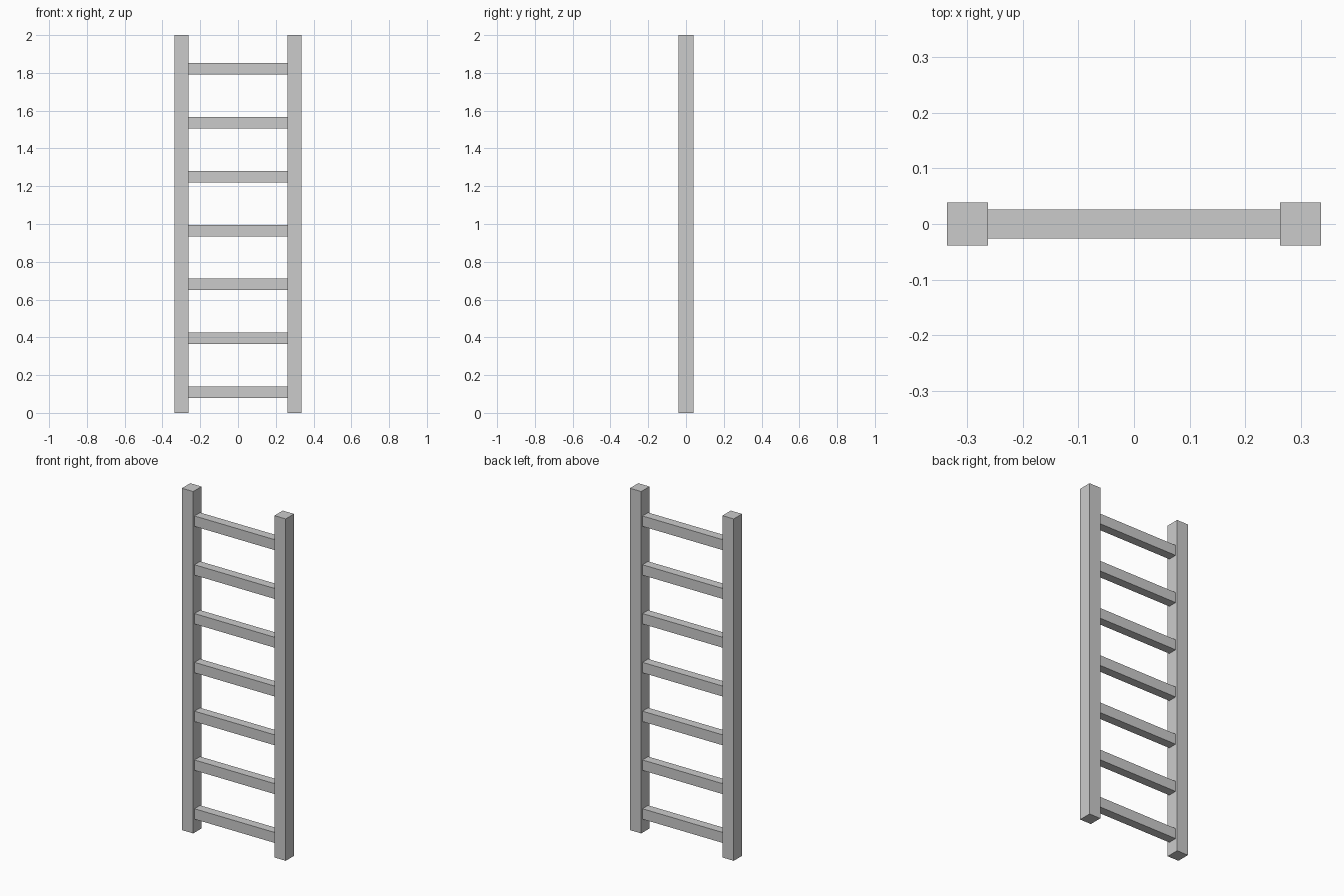
import bpy

if "Cube" in bpy.data.objects:
    bpy.data.objects.remove(bpy.data.objects["Cube"])


def box(name, center, size):
    bpy.ops.mesh.primitive_cube_add(size=1, location=center)
    obj = bpy.context.object
    obj.name = name
    obj.scale = size
    bpy.ops.object.transform_apply(location=False, rotation=False, scale=True)
    return obj


HEIGHT = 2.0
RAIL_OUTER, RAIL_INNER = 0.336, 0.263
RAIL_DEPTH = 0.077
RUNG_DEPTH, RUNG_HEIGHT = 0.052, 0.061
RUNG_COUNT, FIRST_RUNG, RUNG_STEP = 7, 0.109, 0.2855

# Side rails
for side, name in ((-1, "left_rail"), (1, "right_rail")):
    box(name, (side * (RAIL_OUTER + RAIL_INNER) / 2, 0, HEIGHT / 2),
        (RAIL_OUTER - RAIL_INNER, RAIL_DEPTH, HEIGHT))

# Evenly spaced rungs between the rails
for i in range(RUNG_COUNT):
    box(f"rung_{i + 1}", (0, 0, FIRST_RUNG + i * RUNG_STEP),
        (2 * RAIL_INNER, RUNG_DEPTH, RUNG_HEIGHT))
